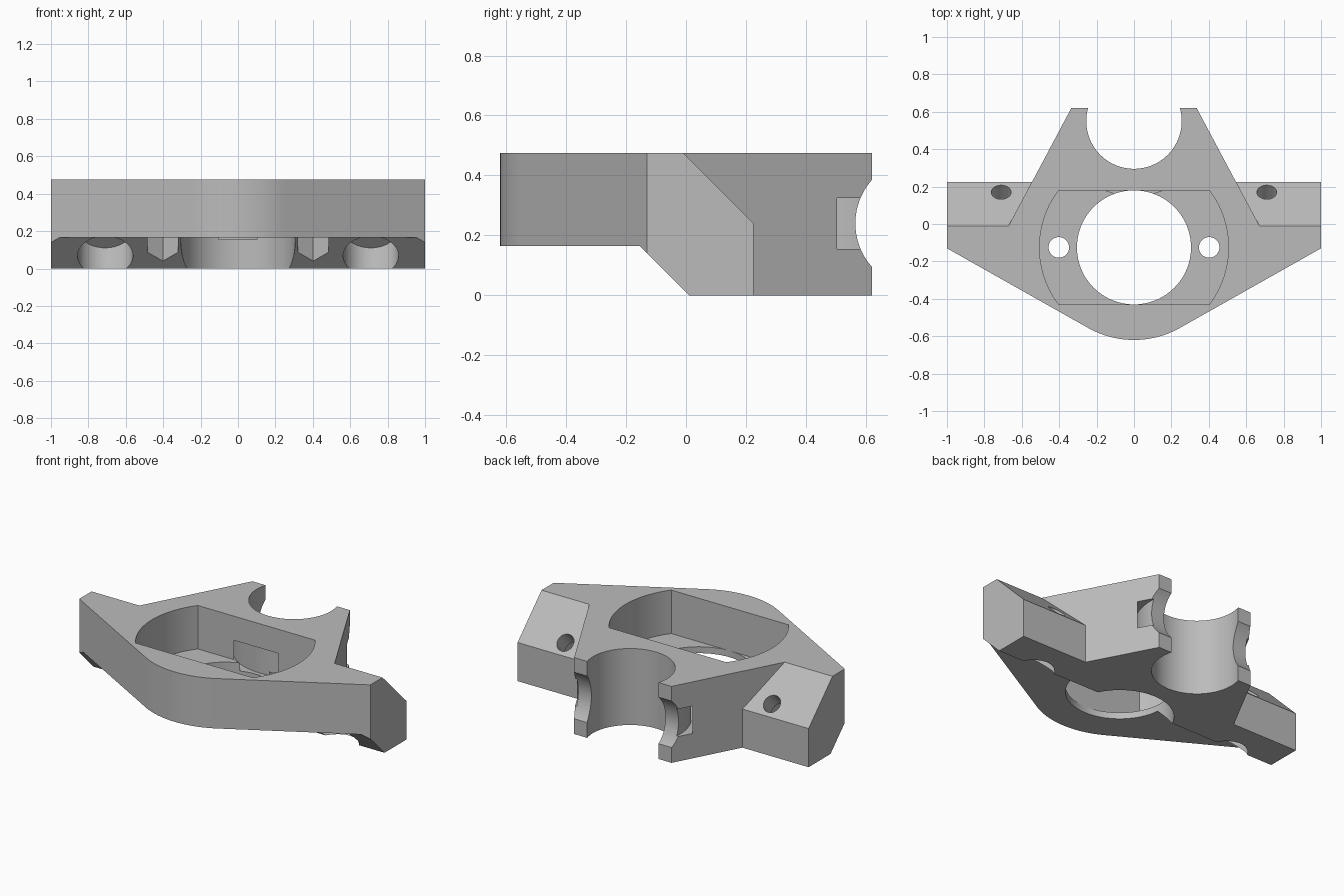
import bpy, bmesh
from math import cos, sin, pi, radians
from mathutils import Vector, Matrix

cube = bpy.data.objects.get("Cube")
if cube:
    bpy.data.objects.remove(cube)

TOP, LIP = 0.475, 0.165      # top face, underside of the front half
MOTOR = (0, -0.125)          # centre of the pocket
CLAMP = (0, 0.55)            # centre of the rear cradle


def prism(name, points, direction):
    """Extrude a closed 3D polygon along a vector."""
    bm = bmesh.new()
    face = bm.faces.new([bm.verts.new(p) for p in points])
    out = bmesh.ops.extrude_face_region(bm, geom=[face])
    moved = [v for v in out["geom"] if isinstance(v, bmesh.types.BMVert)]
    bmesh.ops.translate(bm, verts=moved, vec=direction)
    bmesh.ops.recalc_face_normals(bm, faces=bm.faces)
    mesh = bpy.data.meshes.new(name)
    bm.to_mesh(mesh)
    bm.free()
    obj = bpy.data.objects.new(name, mesh)
    bpy.context.collection.objects.link(obj)
    return obj


def upright(name, outline, z0, z1):
    return prism(name, [(x, y, z0) for x, y in outline], (0, 0, z1 - z0))


def circle(centre, r, n=72, start=0.0):
    return [(centre[0] + r * cos(start + 2 * pi * i / n),
             centre[1] + r * sin(start + 2 * pi * i / n)) for i in range(n)]


def tilted_cylinder(name, start, direction, r, length):
    axis = Vector(direction).normalized()
    turn = axis.to_track_quat('Z', 'Y').to_matrix()
    pts = [Vector(start) + turn @ Vector((x, y, 0)) for x, y in circle((0, 0), r)]
    return prism(name, pts, axis * length)


def cut(target, cutter):
    cutter.hide_render = True
    mod = target.modifiers.new("cut", 'BOOLEAN')
    mod.operation, mod.solver, mod.object = 'DIFFERENCE', 'EXACT', cutter
    bpy.context.view_layer.objects.active = target
    bpy.ops.object.modifier_apply(modifier=mod.name)
    bpy.data.objects.remove(cutter)


def leg_x(y):
    """Outer side line of the rear legs."""
    return 0.335 + (0.62 - y) * 0.532


# Main plate: rounded nose, two arms, two rear legs
nose = [(0.5 * cos(radians(a)), -0.12 + 0.5 * sin(radians(a))) for a in range(-90, -59, 2)]
half = nose + [(1, -0.13), (1, 0.225), (leg_x(0.225), 0.225), (leg_x(0.62), 0.62)]
outline = half + [(-x, y) for x, y in reversed(half[1:])]
body = upright("carriage_body", outline, 0, TOP)

# Raised front underside with its sloped step
step = [(-1, -0.1), (0.11, -0.1), (LIP * -1 + 0.01, LIP), (-1, LIP)]
cut(body, prism("step_cutter", [(-1.5, y, z) for y, z in step], (3, 0, 0)))

# Motor pocket: a circle trimmed flat at front and back, then the through hole
pocket = [(x, max(-0.43, min(0.18, y))) for x, y in circle(MOTOR, 0.505, 144)]
trimmed = [p for p in pocket if -0.43 < p[1] < 0.18]
trimmed += [(sx * 0.402, y) for sx in (-1, 1) for y in (-0.43, 0.18)]
trimmed.sort(key=lambda p: Vector((p[0], p[1] - MOTOR[1])).angle_signed(Vector((1, 0))))
cut(body, upright("pocket_cutter", trimmed, 0.205, 0.7))
cut(body, upright("bore_cutter", circle(MOTOR, 0.305, 96), -0.1, 0.4))

# Rear cradle and the curved notch across the leg tips
cut(body, upright("cradle_cutter", circle(CLAMP, 0.255, 96), -0.1, 0.7))
cut(body, tilted_cylinder("tip_cutter", (-1, 0.783, 0.24), (1, 0, 0), 0.218, 2))

# Tie channel running round the cradle
ring = upright("tie_channel_cutter", circle(CLAMP, 0.4, 96), 0.155, 0.325)
cut(ring, upright("ring_core", circle(CLAMP, 0.345, 96), 0, 0.5))
cut(body, ring)

# Features on both sides: arm chamfer, screw hole, counterbore, nut trap
for side in (-1, 1):
    wedge = [(-0.11, 0.575), (0.24, 0.225), (0.24, 0.575)]
    chamfer = prism("chamfer_cutter", [(side * 1.2, y, z) for y, z in wedge], (-side, 0, 0))
    for v in chamfer.data.vertices:
        if abs(v.co.x) < 0.5:
            v.co.x = side * (leg_x(v.co.y) + 0.001)
    cut(body, chamfer)

    down = (0, -1, -1)
    x = side * 0.71
    cut(body, tilted_cylinder("screw_cutter", (x, 0.27, 0.395), down, 0.053, 0.6))
    cut(body, tilted_cylinder("counterbore_cutter", (x, 0.09, 0.215), down, 0.148, 0.5))

    spot = (side * 0.402, MOTOR[1])
    cut(body, upright("bolt_cutter", circle(spot, 0.055, 40), -0.1, 0.4))
    cut(body, upright("nut_cutter", circle(spot, 0.095, 6, pi / 2), -0.1, LIP))

# One plain grey finish
grey = bpy.data.materials.new("plain grey")
grey.use_nodes = True
colour = (0.5, 0.5, 0.5, 1)
grey.diffuse_color = colour
grey.node_tree.nodes["Principled BSDF"].inputs["Base Color"].default_value = colour
body.data.materials.clear()
body.data.materials.append(grey)

bpy.ops.object.select_all(action='DESELECT')
body.select_set(True)
bpy.context.view_layer.objects.active = body
bpy.ops.object.shade_smooth_by_angle(angle=radians(25))
